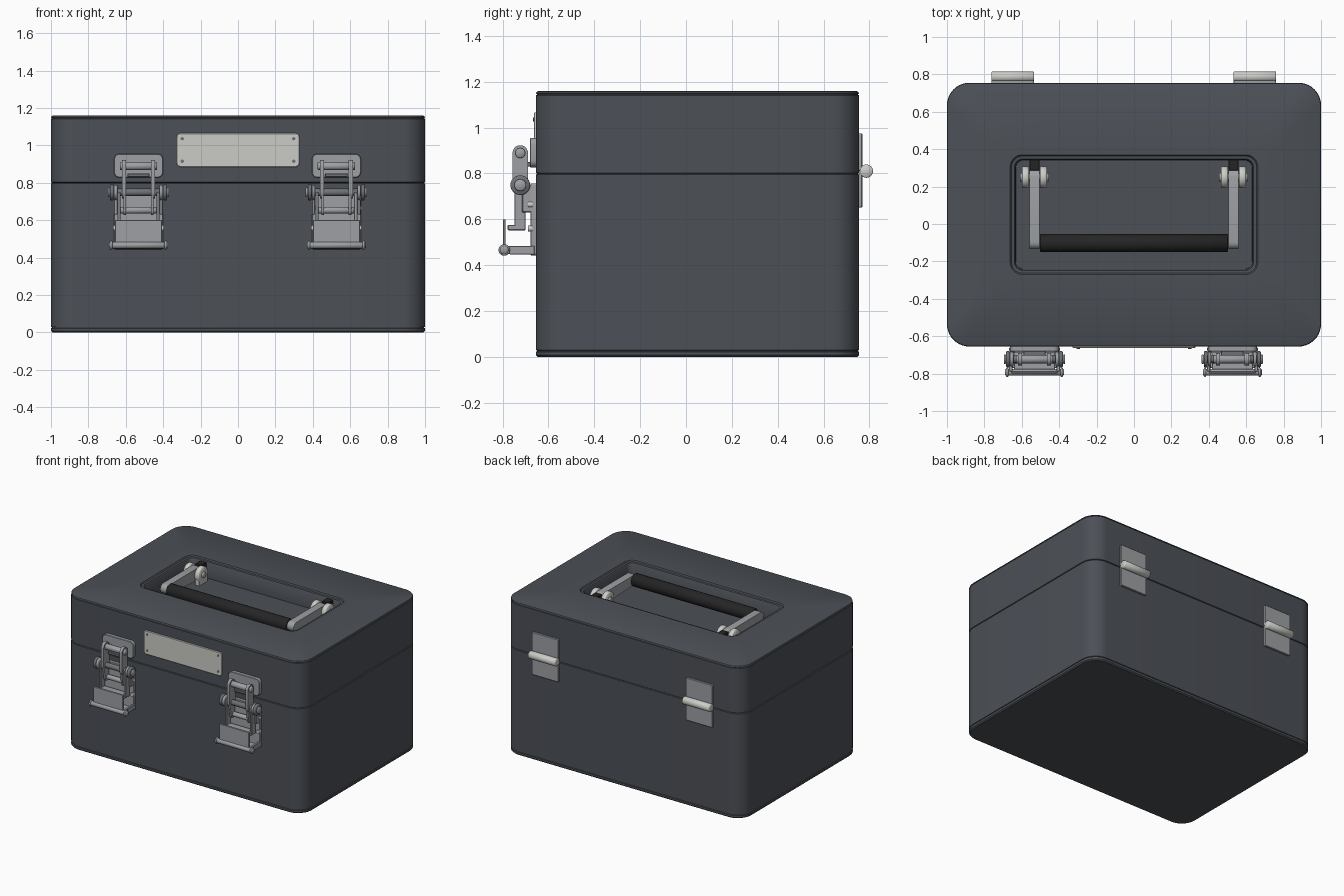
import bpy, bmesh, math
from mathutils import Vector

if "Cube" in bpy.data.objects:
    bpy.data.objects.remove(bpy.data.objects["Cube"])


def material(name, rgb):
    m = bpy.data.materials.new(name)
    m.diffuse_color = (*rgb, 1)
    m.use_nodes = True
    m.node_tree.nodes["Principled BSDF"].inputs["Base Color"].default_value = m.diffuse_color
    return m


SLATE = material("slate paint", (0.072, 0.080, 0.094))
PALE = material("pale metal", (0.60, 0.60, 0.57))
STEEL = material("grey steel", (0.34, 0.35, 0.37))
DARK = material("dark steel", (0.16, 0.165, 0.18))
BLACK = material("black rubber", (0.018, 0.018, 0.018))


def finish(name, bm, mat, angle=35):
    bmesh.ops.recalc_face_normals(bm, faces=bm.faces)
    me = bpy.data.meshes.new(name)
    bm.to_mesh(me)
    bm.free()
    me.materials.append(mat)
    me.shade_smooth()
    me.set_sharp_from_angle(angle=math.radians(angle))
    ob = bpy.data.objects.new(name, me)
    bpy.context.collection.objects.link(ob)
    return ob


def skin(name, rings, mat, angle=35):
    """Bridge equal-length point rings and cap both ends."""
    bm = bmesh.new()
    loops = [[bm.verts.new(p) for p in ring] for ring in rings]
    for a, b in zip(loops, loops[1:]):
        for i in range(len(a)):
            j = (i + 1) % len(a)
            bm.faces.new((a[i], a[j], b[j], b[i]))
    bm.faces.new(loops[0])
    bm.faces.new(loops[-1])
    return finish(name, bm, mat, angle)


def round_rect(hx, hy, r, n=10):
    pts = []
    for k, (sx, sy) in enumerate(((1, 1), (-1, 1), (-1, -1), (1, -1))):
        for i in range(n + 1):
            a = math.pi / 2 * (k + i / n)
            pts.append((sx * (hx - r) + r * math.cos(a), sy * (hy - r) + r * math.sin(a)))
    return pts


def shell(name, specs, mat, cy=0.05):
    """Stack of rounded rectangles: (half x, half y, radius, z, centre y)."""
    return skin(name, [[(u, v + s[4] if len(s) > 4 else v + cy, s[3])
                        for u, v in round_rect(*s[:3])] for s in specs], mat, 40)


def wall_plate(name, cx, cz, hx, hz, r, y0, y1, mat):
    e = 0.003 if y1 > y0 else -0.003
    rings = []
    for y, d in ((y0, 0), (y1 - e, 0), (y1, 0.003)):
        rings.append([(cx + u, y, cz + v) for u, v in round_rect(hx - d, hz - d, r - d, 5)])
    return skin(name, rings, mat)


def rod(name, x0, x1, y, z, r, mat, n=24):
    b = min(0.004, r * 0.25)
    rings = [[(x, y + q * math.cos(math.tau * i / n), z + q * math.sin(math.tau * i / n))
              for i in range(n)]
             for x, q in ((x0, r - b), (x0 + b, r), (x1 - b, r), (x1, r - b))]
    return skin(name, rings, mat, 50)


def link(name, x0, x1, p, q, rp, rq, mat, n=10):
    """Round-ended bar between two (y, z) points, thick along x."""
    a = math.atan2(q[1] - p[1], q[0] - p[0])
    pts = []
    for c, r, s in ((q, rq, a - math.pi / 2), (p, rp, a + math.pi / 2)):
        for i in range(n + 1):
            t = s + math.pi * i / n
            pts.append((c[0] + r * math.cos(t), c[1] + r * math.sin(t)))
    return skin(name, [[(x, y, z) for y, z in pts] for x in (x0, x1)], mat)


def box(name, x0, x1, y0, y1, z0, z1, mat, bevel=0.003):
    bm = bmesh.new()
    bmesh.ops.create_cube(bm, size=1)
    for v in bm.verts:
        v.co = Vector(((x0 + x1) / 2 + v.co.x * (x1 - x0), (y0 + y1) / 2 + v.co.y * (y1 - y0),
                       (z0 + z1) / 2 + v.co.z * (z1 - z0)))
    bmesh.ops.bevel(bm, geom=bm.edges[:], offset=bevel, segments=1, affect='EDGES')
    return finish(name, bm, mat, 30)


def stud(name, x, z, r, y0, y1, mat):
    n = 16
    return skin(name, [[(x + r * math.cos(math.tau * i / n), y, z + r * math.sin(math.tau * i / n))
                        for i in range(n)] for y in (y0, y1)], mat)


# Case body with a base groove and a seam below the lid
HX, HY, R = 1.0, 0.705, 0.12
shell("case_body", [
    (HX - .008, HY - .008, R - .008, 0), (HX, HY, R, .008), (HX, HY, R, .022),
    (HX - .005, HY - .005, R - .005, .024), (HX - .005, HY - .005, R - .005, .028),
    (HX, HY, R, .030), (HX, HY, R, .795), (HX - .006, HY - .006, R - .006, .799)], SLATE)

# Lid with softened top edge and a recessed handle well
WY = 0.05
shell("lid", [
    (HX - .006, HY - .006, R - .006, .799), (HX, HY, R, .803), (HX, HY, R, 1.141),
    (HX - .004, HY - .004, R - .004, 1.143), (HX - .004, HY - .004, R - .004, 1.147),
    (HX, HY, R, 1.149), (HX - .003, HY - .003, R - .003, 1.156),
    (HX - .011, HY - .011, R - .011, 1.16),
    (.662, .320, .065, 1.16, WY), (.655, .313, .058, 1.152, WY), (.640, .298, .046, 1.150, WY),
    (.634, .292, .042, 1.142, WY), (.632, .290, .040, 1.03, WY)], SLATE)

# Name plate on the lid front, with corner rivets
FRONT, BACK = -0.655, 0.755
wall_plate("name_plate", 0, .975, .328, .09, .02, FRONT, FRONT - .009, PALE)
for x in (-.298, .298):
    for z in (.915, 1.036):
        stud("plate_rivet", x, z, .009, FRONT, FRONT - .012, DARK)

# Back hinges
for side, x in (("left", -.648), ("right", .646)):
    wall_plate(side + "_hinge_upper_leaf", x, .893, .113, .082, .008, BACK, BACK + .014, STEEL)
    wall_plate(side + "_hinge_lower_leaf", x, .731, .113, .080, .008, BACK, BACK + .014, STEEL)
    rod(side + "_hinge_barrel", x - .114, x + .114, .787, .81, .029, PALE)

# Carrying handle: pivot lugs, arms and grip lying in the well
PY, PZ = .25, 1.098
for side, s in (("left", -1), ("right", 1)):
    c = s * .532
    for k in (-1, 1):
        a, b = sorted((c + k * .030, c + k * .066))
        rod(side + "_handle_lug", a, b, PY, PZ, .058, PALE, 32)
        box(side + "_lug_foot", a, b, PY - .05, PY + .05, 1.028, PZ, PALE)
    rod(side + "_handle_pin", c - .078, c + .078, PY, PZ, .022, STEEL)
    link(side + "_handle_arm", c - .028, c + .028, (PY, PZ), (-.098, 1.108), .046, .036, STEEL)
    box(side + "_handle_stop", c - .027, c + .027, .285, .345, 1.03, 1.145, BLACK)
rod("handle_grip", -.502, .502, -.102, 1.108, .048, BLACK, 32)

# Draw latches
HOOK, PIVOT = (-.723, .889), (-.723, .749)
for side, c in (("left", -.532), ("right", .526)):
    def n(part):
        return side + "_latch_" + part

    # Catch plate on the lid with its hook bar
    wall_plate(n("catch_plate"), c, .891, .131, .064, .03, FRONT, FRONT - .026, STEEL)
    rod(n("catch_bar"), c - .10, c + .10, *HOOK, .022, STEEL)
    box(n("catch_lip"), c - .06, c + .06, -.715, -.675, .83, .85, DARK)
    # Base plate on the body
    wall_plate(n("base_plate"), c, .60, .131, .157, .012, FRONT, FRONT - .024, STEEL)
    box(n("base_foot"), c - .135, c + .135, -.77, -.66, .446, .462, STEEL)
    # Shared cross rods
    rod(n("pivot_rod"), c - .135, c + .135, *PIVOT, .020, DARK)
    rod(n("middle_rod"), c - .11, c + .11, -.705, .653, .018, STEEL)
    rod(n("lower_rod"), c - .158, c + .158, -.793, .466, .018, STEEL)
    # Thumb plate
    box(n("thumb_plate"), c - .126, c + .126, -.799, -.787, .466, .60, STEEL)
    box(n("lever_bridge"), c - .11, c + .11, -.778, -.70, .552, .576, STEEL)

    for k in (-1, 1):
        def span(u, v):
            return sorted((c + k * u, c + k * v))

        link(n("draw_link"), *span(.066, .088), HOOK, PIVOT, .034, .034, STEEL)
        link(n("draw_tail"), *span(.066, .080), PIVOT, (-.715, .65), .030, .022, STEEL)
        box(n("lever_side"), *span(.095, .112), -.748, -.70, .552, .749, STEEL)
        rod(n("base_ear"), *span(.113, .130), *PIVOT, .040, STEEL)
        box(n("ear_web"), *span(.113, .130), -.715, -.66, .63, .75, STEEL)
        rod(n("pivot_nut"), *span(.132, .152), *PIVOT, .043, DARK, 24)
        rod(n("pivot_cap"), *span(.152, .164), *PIVOT, .026, STEEL)
        box(n("foot_side"), *span(.118, .136), -.79, -.66, .448, .484, STEEL)
        rod(n("rod_collar"), *span(.140, .152), -.793, .466, .025, STEEL)
        for z in (.665, .56):
            stud(n("rivet"), c + k * .122, z, .014, -.67, -.69, PALE)
